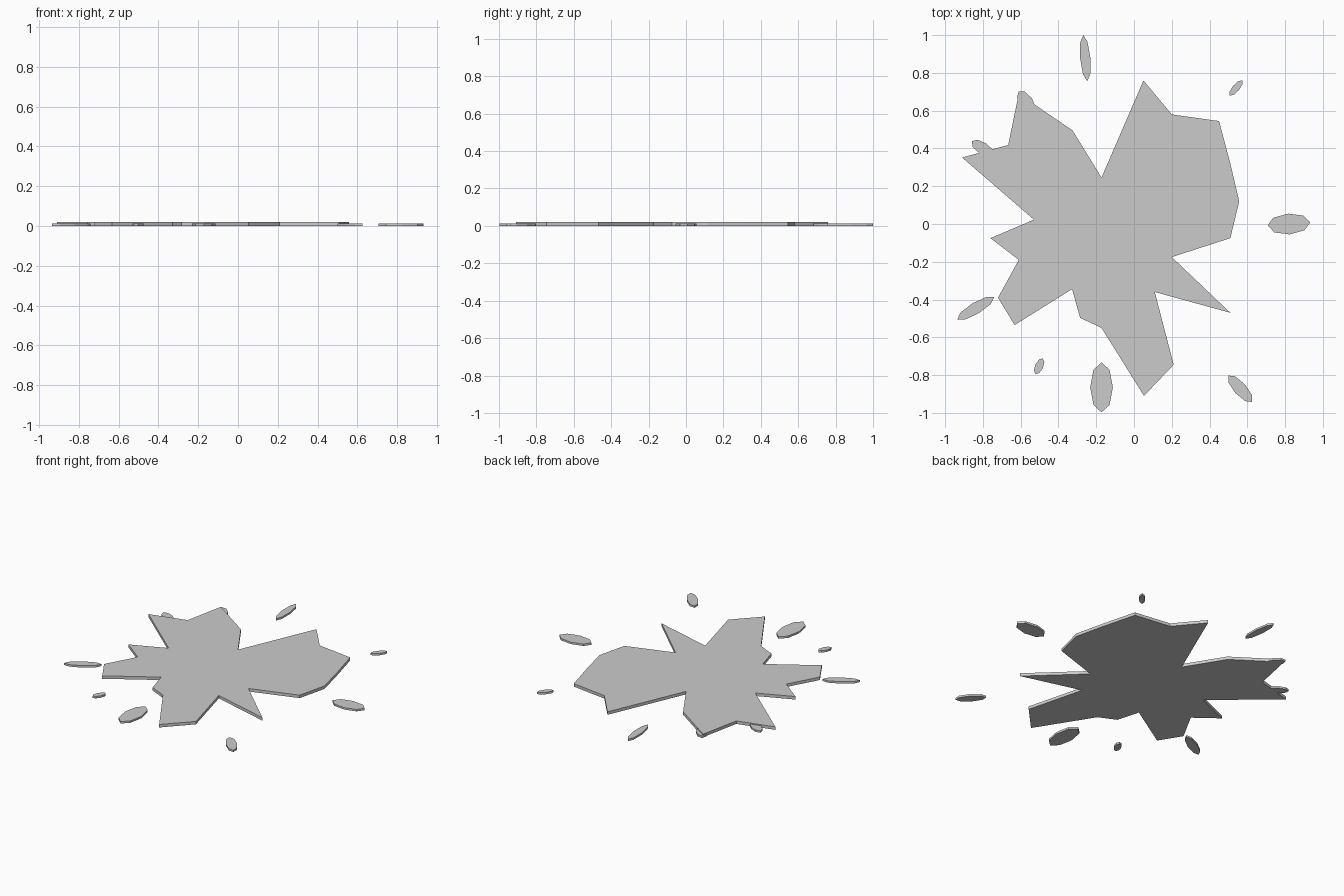
import bpy, bmesh
from math import sin, cos, radians, pi

if "Cube" in bpy.data.objects:
    bpy.data.objects.remove(bpy.data.objects["Cube"])


def slab(name, outline, height):
    """Flat outline (counter-clockwise) raised from the ground to a thickness."""
    bm = bmesh.new()
    face = bm.faces.new([bm.verts.new((x, y, 0)) for x, y in outline])
    out = bmesh.ops.extrude_face_region(bm, geom=[face], use_keep_orig=True)
    verts = [g for g in out["geom"] if isinstance(g, bmesh.types.BMVert)]
    bmesh.ops.translate(bm, verts=verts, vec=(0, 0, height))
    bmesh.ops.recalc_face_normals(bm, faces=bm.faces[:])
    mesh = bpy.data.meshes.new(name)
    bm.to_mesh(mesh)
    bm.free()
    obj = bpy.data.objects.new(name, mesh)
    bpy.context.collection.objects.link(obj)
    return obj


def droplet(name, x, y, a, b, angle):
    """Eight-sided stretched drop, half-length a, half-width b, turned by angle."""
    t = radians(angle)
    pts = []
    for i in range(8):
        u, v = a * cos(i * pi / 4), b * sin(i * pi / 4)
        pts.append((x + u * cos(t) - v * sin(t), y + u * sin(t) + v * cos(t)))
    slab(name, pts, 0.013)


# Main jagged splat, listed clockwise
splat = [
    (0.05, 0.76), (0.20, 0.58), (0.45, 0.545), (0.51, 0.32), (0.557, 0.12),
    (0.51, -0.075), (0.20, -0.175), (0.51, -0.47), (0.11, -0.36),
    (0.21, -0.745), (0.053, -0.91), (-0.172, -0.55), (-0.285, -0.497),
    (-0.328, -0.345), (-0.632, -0.535), (-0.72, -0.39), (-0.61, -0.19),
    (-0.76, -0.075), (-0.53, 0.023), (-0.91, 0.352), (-0.666, 0.418),
    (-0.61, 0.69), (-0.325, 0.495), (-0.172, 0.246),
]
slab("splat", splat[::-1], 0.02)

# Loose drops around it: x, y, half-length, half-width, angle
drops = [
    (0.82, 0.0, 0.113, 0.055, 4),
    (0.54, 0.72, 0.052, 0.019, 50),
    (-0.258, 0.878, 0.122, 0.027, -85),
    (-0.57, 0.645, 0.07, 0.036, -55),
    (-0.80, 0.40, 0.07, 0.032, -33),
    (-0.838, -0.446, 0.114, 0.031, 31),
    (-0.502, -0.753, 0.046, 0.022, 65),
    (-0.172, -0.865, 0.132, 0.06, 90),
    (0.562, -0.872, 0.094, 0.034, -48),
]
for i, d in enumerate(drops):
    droplet(f"droplet_{i + 1}", *d)
